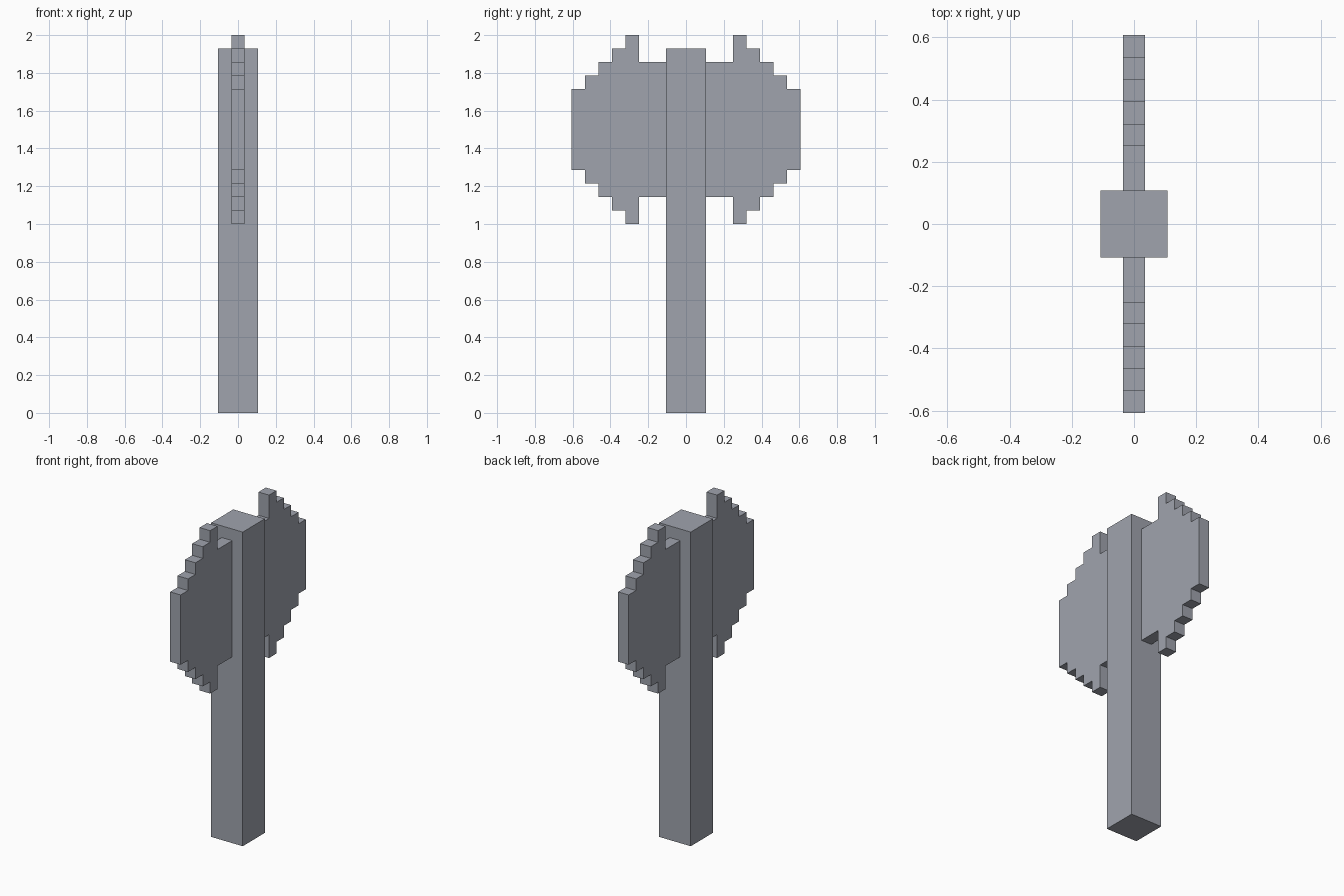
import bpy
import bmesh

cube = bpy.data.objects.get("Cube")
if cube:
    bpy.data.objects.remove(cube, do_unlink=True)

U = 1 / 14      # edge of one pixel block
MID = 21        # blade centre height, in blocks

grey = bpy.data.materials.new("steel grey")
grey.use_nodes = True
colour = (0.35, 0.37, 0.42, 1)
grey.diffuse_color = colour
grey.node_tree.nodes["Principled BSDF"].inputs["Base Color"].default_value = colour


def prism(name, outline, half_width):
    """Extrude a (y, z) outline, in blocks, symmetrically along x."""
    bm = bmesh.new()
    face = bm.faces.new([bm.verts.new((-half_width * U, y * U, z * U)) for y, z in outline])
    ext = bmesh.ops.extrude_face_region(bm, geom=[face])
    moved = [g for g in ext["geom"] if isinstance(g, bmesh.types.BMVert)]
    bmesh.ops.translate(bm, verts=moved, vec=(2 * half_width * U, 0, 0))
    bmesh.ops.recalc_face_normals(bm, faces=bm.faces)
    mesh = bpy.data.meshes.new(name)
    bm.to_mesh(mesh)
    bm.free()
    mesh.materials.append(grey)
    obj = bpy.data.objects.new(name, mesh)
    bpy.context.collection.objects.link(obj)
    return obj


# Square handle
prism("handle", [(-1.5, 0), (1.5, 0), (1.5, 27), (-1.5, 27)], 1.5)

# Stepped blade: columns of (inner y, outer y, half height)
columns = [(1.5, 3.5, 5), (3.5, 4.5, 7), (4.5, 5.5, 6),
           (5.5, 6.5, 5), (6.5, 7.5, 4), (7.5, 8.5, 3)]
upper = [(y, MID + h) for y0, y1, h in columns for y in (y0, y1)]
lower = [(y, 2 * MID - z) for y, z in reversed(upper)]

# One blade on each side of the handle
for name, side in (("front_blade", -1), ("back_blade", 1)):
    prism(name, [(side * y, z) for y, z in upper + lower], 0.5)
